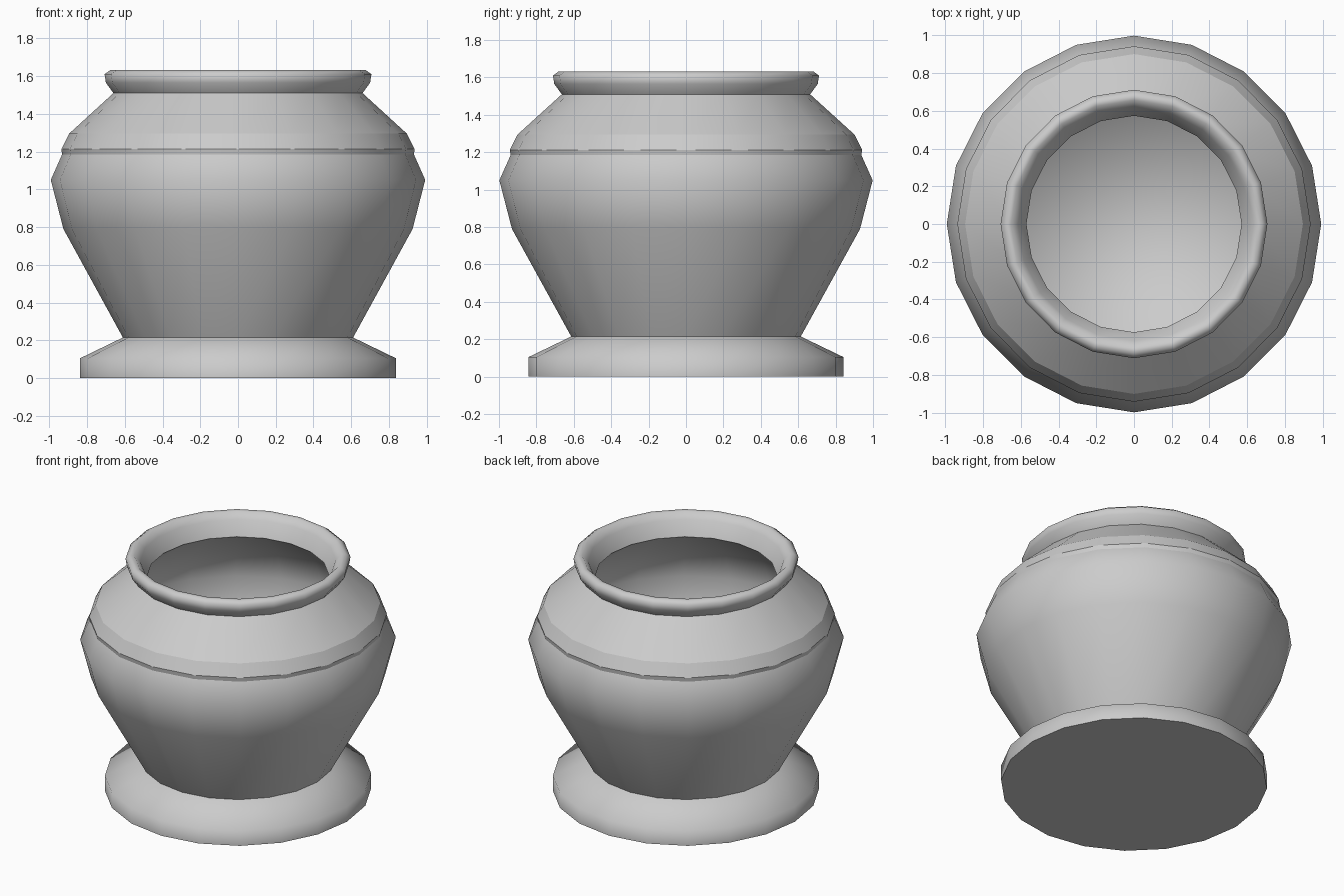
import bpy, bmesh, math

if "Cube" in bpy.data.objects:
    bpy.data.objects.remove(bpy.data.objects["Cube"])

SIDES = 20


def lathe(name, profile, sharp=()):
    """Spin (radius, z) points round z; rings listed in sharp get hard edges."""
    bm = bmesh.new()
    rings = []
    for r, z in profile:
        rings.append([bm.verts.new((r * math.cos(2 * math.pi * i / SIDES),
                                    1.006 * r * math.sin(2 * math.pi * i / SIDES), z))
                      for i in range(SIDES)])
    for a, b in zip(rings, rings[1:]):
        for i in range(SIDES):
            j = (i + 1) % SIDES
            bm.faces.new((a[i], a[j], b[j], b[i]))
    # Close the underside and the inner floor
    bm.faces.new(rings[0][::-1])
    bm.faces.new(rings[-1])
    for f in bm.faces:
        f.smooth = True
    for k in sharp:
        for i in range(SIDES):
            bm.edges.get((rings[k][i], rings[k][(i + 1) % SIDES])).smooth = False
    mesh = bpy.data.meshes.new(name)
    bm.to_mesh(mesh)
    bm.free()
    obj = bpy.data.objects.new(name, mesh)
    bpy.context.collection.objects.link(obj)
    return obj


# Foot, belly, shoulder band, neck
outside = [(0.837, 0), (0.837, 0.105), (0.61, 0.215), (0.925, 0.79),
           (0.992, 1.05), (0.932, 1.185), (0.936, 1.213), (0.895, 1.295),
           (0.66, 1.51)]
# Rolled rim
rim = [(0.70, 1.565), (0.707, 1.61), (0.677, 1.632), (0.652, 1.63),
       (0.615, 1.59), (0.57, 1.49)]
# Hollow interior, following the outer wall
inside = [(0.84, 1.27), (0.93, 1.05), (0.86, 0.8), (0.565, 0.25)]

lathe("urn", outside + rim + inside, sharp=(0, 2, 5, 6, 7, 8, 14))
